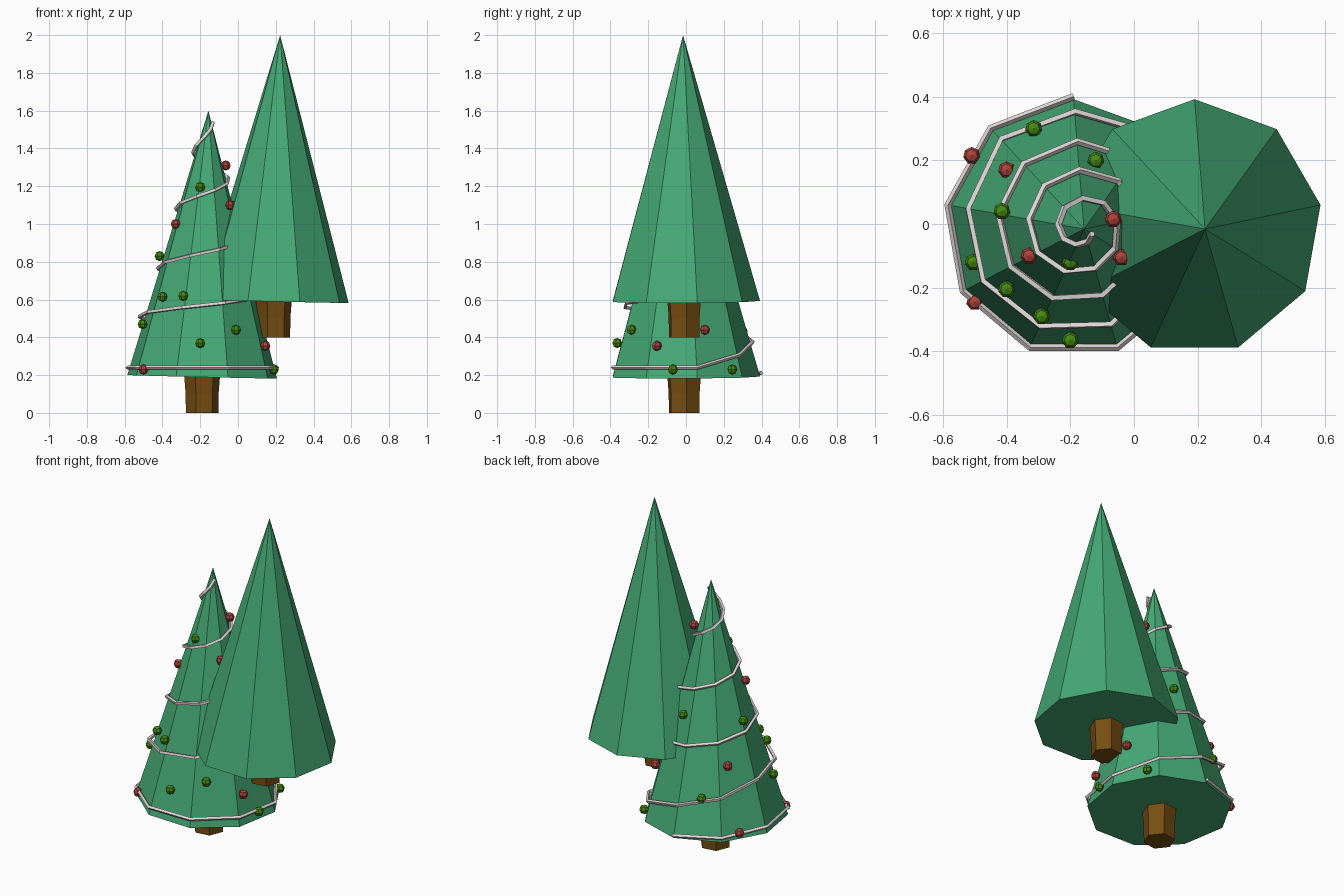
import bpy, bmesh, math
from mathutils import Vector, Matrix

if "Cube" in bpy.data.objects:
    bpy.data.objects.remove(bpy.data.objects["Cube"])


def material(name, rgb):
    m = bpy.data.materials.new(name)
    m.diffuse_color = (*rgb, 1)
    m.use_nodes = True
    m.node_tree.nodes["Principled BSDF"].inputs["Base Color"].default_value = m.diffuse_color
    return m


PINE = material("pine green", (0.06, 0.40, 0.18))
BARK = material("bark brown", (0.18, 0.075, 0.006))
RED = material("bauble red", (0.42, 0.055, 0.045))
LIME = material("bauble green", (0.06, 0.26, 0.005))
SILVER = material("garland silver", (0.75, 0.68, 0.68))


def lathe(name, rings, sides, start, mat, matrix):
    """Flat-shaded solid from (radius, z) rings; radius 0 makes a point."""
    bm = bmesh.new()
    loops = []
    for r, z in rings:
        n = sides if r else 1
        loops.append([bm.verts.new((r * math.cos(start + math.tau * i / sides),
                                    r * math.sin(start + math.tau * i / sides), z))
                      for i in range(n)])
    for a, b in zip(loops, loops[1:]):
        for i in range(sides):
            j = (i + 1) % sides
            if len(b) == 1:
                bm.faces.new((a[i], a[j], b[0]))
            else:
                bm.faces.new((a[i], a[j], b[j], b[i]))
    for loop in (loops[0], loops[-1]):
        if len(loop) > 1:
            bm.faces.new(loop)
    bmesh.ops.recalc_face_normals(bm, faces=bm.faces)
    bm.transform(matrix)
    me = bpy.data.meshes.new(name)
    bm.to_mesh(me)
    bm.free()
    me.materials.append(mat)
    ob = bpy.data.objects.new(name, me)
    bpy.context.collection.objects.link(ob)
    return ob


# Two identical trees, leaning very slightly to the right
H, R, LEAN = 1.409, 0.402, 0.0235
TREES = {"small_tree": Vector((-0.19, -0.01, 0.191)),
         "tall_tree": Vector((0.19, -0.01, 0.591))}
for name, base in TREES.items():
    m = Matrix.Translation(base) @ Matrix.Rotation(LEAN, 4, 'Y') @ Matrix.Rotation(0.004, 4, 'X')
    lathe(name + "_foliage", [(R, 0), (0, H)], 9, math.pi / 2, PINE, m)
    lathe(name + "_trunk", [(0.087, -0.191), (0.088, -0.09), (0.096, 0.01)], 6,
          math.radians(8), BARK, Matrix.Translation(base))

# Garland spiralling up the small tree, one point per cone edge
HEIGHTS = [(0, .21), (2, .24), (7, .24), (11, .51), (16, .63), (20, .765),
           (24, .90), (29, 1.08), (38, 1.38), (42, 1.54)]


def garland_height(k):
    for (a, za), (b, zb) in zip(HEIGHTS, HEIGHTS[1:]):
        if k <= b:
            return za + (zb - za) * (k - a) / (b - a)


base = TREES["small_tree"]
cu = bpy.data.curves.new("garland", 'CURVE')
cu.dimensions = '3D'
cu.bevel_depth = 0.011
cu.bevel_resolution = 0
cu.use_fill_caps = True
sp = cu.splines.new('POLY')
sp.points.add(42)
for k in range(43):
    z = garland_height(k)
    up = z - base.z
    r = R * (1 - up / H) + (0.033 if 10 <= k <= 14 else 0.014)
    a = math.radians(90 + 40 * k)
    sp.points[k].co = (base.x + up * LEAN + r * math.cos(a),
                       base.y - up * 0.004 + r * math.sin(a), z, 1)
cu.materials.append(SILVER)
tmp = bpy.data.objects.new("garland_path", cu)
bpy.context.collection.objects.link(tmp)
bpy.context.view_layer.update()
me = bpy.data.meshes.new_from_object(tmp.evaluated_get(bpy.context.evaluated_depsgraph_get()))
bpy.data.objects.remove(tmp)
for p in me.polygons:
    p.use_smooth = False
bpy.context.collection.objects.link(bpy.data.objects.new("garland", me))

# Baubles hung on the small tree
BAUBLES = {
    "green": (LIME, [(-.2, -.12, 1.195), (-.415, .04, .83), (-.40, -.205, .615),
                     (-.29, -.29, .62), (-.505, -.12, .47), (-.2, -.365, .37),
                     (-.01, -.29, .44), (.19, -.07, .23), (.11, .245, .23),
                     (-.315, .30, .43), (-.12, .20, .85)]),
    "red": (RED, [(-.50, -.245, .23), (-.33, -.10, 1.0), (-.065, .015, 1.31),
                  (-.04, -.105, 1.10), (.145, -.155, .355), (.135, .10, .44),
                  (-.51, .215, .24), (-.40, .17, .60)]),
}
BALL = 0.027
for colour, (mat, spots) in BAUBLES.items():
    for i, pos in enumerate(spots):
        bm = bmesh.new()
        bmesh.ops.create_uvsphere(bm, u_segments=7, v_segments=4, radius=BALL)
        bm.transform(Matrix.Translation(pos))
        me = bpy.data.meshes.new(f"{colour}_bauble_{i + 1}")
        bm.to_mesh(me)
        bm.free()
        me.materials.append(mat)
        bpy.context.collection.objects.link(bpy.data.objects.new(me.name, me))
